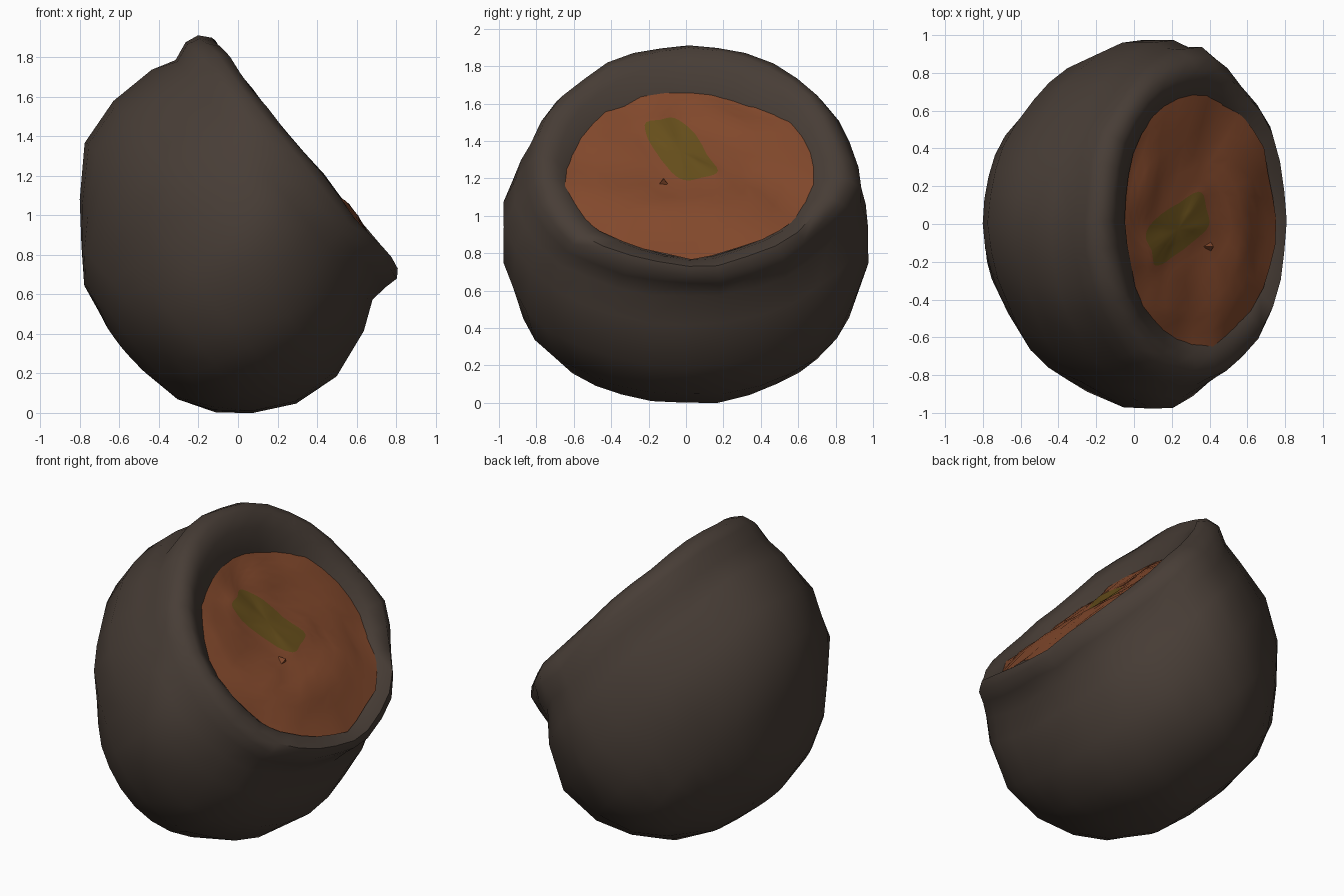
import bpy
import bmesh
import math
from mathutils import Vector, noise

if "Cube" in bpy.data.objects:
    bpy.data.objects.remove(bpy.data.objects["Cube"], do_unlink=True)

SEGS = 32
CENTRE = Vector((0.33, 0, 1.30))      # middle of the tilted mouth
DOWN = Vector((0.63, 0, -0.776))      # along the mouth, towards the low lip
SIDE = Vector((0, 1, 0))
AXIS = Vector((0.776, 0, 0.63))       # out of the mouth


def material(name, rgb):
    mat = bpy.data.materials.new(name)
    mat.use_nodes = True
    mat.diffuse_color = (*rgb, 1)
    bsdf = mat.node_tree.nodes["Principled BSDF"]
    bsdf.inputs["Base Color"].default_value = (*rgb, 1)
    bsdf.inputs["Roughness"].default_value = 0.9
    return mat


def place(u, y, w):
    return CENTRE + DOWN * u + SIDE * y + AXIS * w


def oval(u_low, u_high, half_width, w, egg=0.0, shift=0.0):
    """Ring of (u, y, w) points across the axis, wider at its low end."""
    mid, half = (u_low + u_high) / 2, (u_high - u_low) / 2
    ring = []
    for i in range(SEGS):
        a = math.tau * i / SEGS
        y = half_width * math.sin(a) * (1 + egg * math.cos(a))
        ring.append(Vector((mid + half * math.cos(a), shift + y, w)))
    return ring


def loft(name, rings, mats, cap_start, knobs=(), rule=None):
    """Skin the rings, close an end, roughen, pinch and shade smooth."""
    bm = bmesh.new()
    rows = []
    for ring in rings:
        row = []
        for p in ring:
            co = place(*p)
            co += noise.noise_vector(co * 3.2) * 0.025
            for spot, push in knobs:
                near = max(0, 1 - (co - Vector(spot)).length / 0.28)
                co += Vector(push) * near
            row.append(bm.verts.new(co))
        rows.append(row)
    for r, (low, high) in enumerate(zip(rows, rows[1:])):
        for j in range(SEGS):
            k = (j + 1) % SEGS
            face = bm.faces.new((low[j], low[k], high[k], high[j]))
            face.material_index = rule(r) if rule else 0
    cap = bm.faces.new(rows[0][::-1] if cap_start else rows[-1])
    cap.material_index = rule(len(rows)) if rule else 0
    bmesh.ops.poke(bm, faces=[cap])
    mesh = bpy.data.meshes.new(name)
    bm.to_mesh(mesh)
    bm.free()
    obj = bpy.data.objects.new(name, mesh)
    bpy.context.collection.objects.link(obj)
    for m in mats:
        mesh.materials.append(m)
    bpy.ops.object.select_all(action="DESELECT")
    obj.select_set(True)
    bpy.context.view_layer.objects.active = obj
    bpy.ops.object.shade_smooth_by_angle(angle=math.radians(60))
    return obj


clay = material("dark clay", (0.064, 0.047, 0.037))
stew = material("orange filling", (0.225, 0.066, 0.025))
herb = material("olive patch", (0.135, 0.078, 0.011))

# Pot body: depth, upper edge, lower edge, half width, egg shape
profile = [
    (-1.32, 0.05, 0.36, 0.14, 0.0),
    (-1.27, -0.18, 0.56, 0.40, 0.1),
    (-1.16, -0.36, 0.74, 0.61, 0.15),
    (-1.02, -0.53, 0.86, 0.76, 0.17),
    (-0.82, -0.74, 0.95, 0.88, 0.17),
    (-0.57, -0.81, 0.97, 0.95, 0.14),
    (-0.33, -0.80, 0.88, 0.95, 0.10),
    (-0.20, -0.79, 0.79, 0.91, 0.07),
    (-0.10, -0.83, 0.78, 0.88, 0.05),
    (-0.03, -0.81, 0.78, 0.84, 0.05),
    (0.01, -0.75, 0.74, 0.78, 0.05),
    (-0.02, -0.65, 0.67, 0.70, 0.0),
    (-0.07, -0.53, 0.62, 0.63, 0.0),
    (-0.16, -0.45, 0.55, 0.56, 0.0),
]
# Pinched clay: where, and which way it is pushed
pinches = (
    ((0.35, 0.88, 1.15), (0.01, 0.05, 0.02)),
    ((0.08, -0.95, 0.90), (0.0, -0.05, 0.0)),
    ((0.10, 0.95, 0.85), (0.0, 0.04, 0.0)),
    ((0.55, 0.72, 0.66), (-0.03, -0.03, 0.01)),
    ((-0.52, 0.0, 1.62), (-0.01, 0.0, 0.03)),
)
rings = [oval(lo, hi, wide, w, egg, 0.02 if w > -0.2 else 0.0)
         for w, lo, hi, wide, egg in profile]
body = loft("pot_body", rings, [clay], True, pinches)

# Filling: rings blend from the hidden shore to the slanted patch outline
shore = oval(-0.56, 0.66, 0.67, -0.05, 0.0, 0.02)
patch = []
for i in range(SEGS):
    a = math.tau * i / SEGS
    c, s = math.cos(a), math.sin(a)
    along = 0.26 * math.copysign(abs(c) ** 0.65, c)
    across = 0.125 * math.copysign(abs(s) ** 0.65, s)
    patch.append(Vector((-0.10 + 0.886 * along - 0.463 * across,
                         -0.03 + 0.463 * along + 0.886 * across, -0.05)))
filling_rings = []
STEPS = 8
for step in range(STEPS):
    ring = [s.lerp(p, step / (STEPS - 1)) for s, p in zip(shore, patch)]
    for p in ring:
        ragged = noise.noise(p * 9) * 0.025
        p.x += ragged
        p.y += ragged
        mound = math.exp(-((p.x - 0.32) / 0.17) ** 2) * max(0, 1 - (p.y / 0.55) ** 2)
        p.z += 0.06 * p.x + 0.06 * mound + 0.02 * noise.noise(p * 6)
    filling_rings.append(ring)
middle = sum(filling_rings[-1], Vector()) / SEGS
filling_rings.append([p.lerp(middle, 0.5) for p in filling_rings[-1]])
filling = loft("filling", filling_rings, [stew, herb], False,
               rule=lambda r: 1 if r >= STEPS - 1 else 0)

# Small raised crumb on the filling
bpy.ops.mesh.primitive_cone_add(vertices=3, radius1=0.035, radius2=0, depth=0.04,
                                location=place(0.14, -0.12, -0.015))
crumb = bpy.context.object
crumb.name = "filling_crumb"
crumb.rotation_euler = AXIS.to_track_quat("Z", "Y").to_euler()
crumb.data.materials.append(stew)

# Stand everything on the ground
ground = min(v.co.z for v in body.data.vertices)
for obj in (body, filling, crumb):
    obj.location.z -= ground
